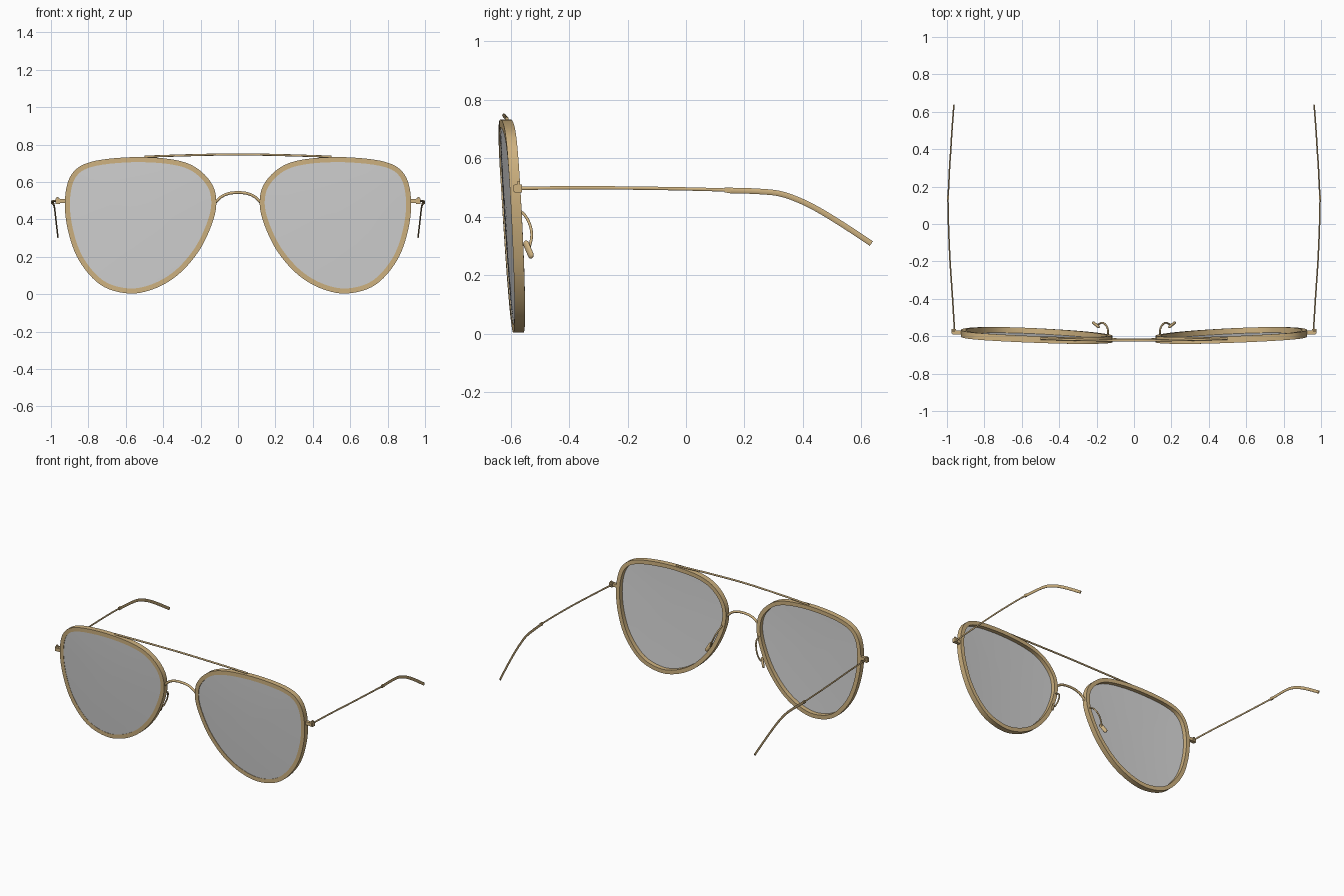
import bpy
import bmesh
import math
from mathutils import Vector, Matrix

cube = bpy.data.objects.get("Cube")
if cube:
    bpy.data.objects.remove(cube, do_unlink=True)


def make_material(name, rgb):
    mat = bpy.data.materials.new(name)
    mat.use_nodes = True
    color = (*rgb, 1.0)
    mat.diffuse_color = color
    mat.node_tree.nodes["Principled BSDF"].inputs["Base Color"].default_value = color
    return mat


GOLD = make_material("brushed gold", (0.62, 0.445, 0.215))
GREY = make_material("grey lens", (0.65, 0.65, 0.65))


def finish(bm, name, mat, mirror=True):
    bmesh.ops.recalc_face_normals(bm, faces=bm.faces)
    mesh = bpy.data.meshes.new(name)
    bm.to_mesh(mesh)
    bm.free()
    mesh.materials.append(mat)
    mesh.shade_smooth()
    mesh.set_sharp_from_angle(angle=math.radians(40))
    obj = bpy.data.objects.new(name, mesh)
    bpy.context.collection.objects.link(obj)
    if mirror:
        obj.modifiers.new("Mirror", "MIRROR")
    return obj


def spline(points, steps, closed=False):
    """Smooth path through the given points."""
    pts = [Vector(p) for p in points]
    n = len(pts)
    pick = (lambda i: pts[i % n]) if closed else (lambda i: pts[max(0, min(n - 1, i))])
    out = []
    for i in range(n if closed else n - 1):
        a, b, c, d = (pick(i + k) for k in (-1, 0, 1, 2))
        for s in range(steps):
            t = s / steps
            out.append(0.5 * (2 * b + (c - a) * t + (2 * a - 5 * b + 4 * c - d) * t * t
                              + (3 * b - a - 3 * c + d) * t ** 3))
    if not closed:
        out.append(pts[-1])
    return out


def bridge_rings(bm, rings, closed):
    count = len(rings)
    for i in range(count if closed else count - 1):
        a, b = rings[i], rings[(i + 1) % count]
        for j in range(len(a)):
            k = (j + 1) % len(a)
            bm.faces.new((a[j], a[k], b[k], b[j]))


def rod(name, points, r_side, r_up, ref, mirror=True, sides=10):
    """Sweep an oval section along a path; ref is the section's side direction."""
    path = spline(points, 6)
    bm = bmesh.new()
    rings = []
    for i, p in enumerate(path):
        tangent = (path[min(i + 1, len(path) - 1)] - path[max(i - 1, 0)]).normalized()
        up = tangent.cross(Vector(ref)).normalized()
        side = up.cross(tangent)
        angles = [math.tau * k / sides for k in range(sides)]
        rings.append([bm.verts.new(p + side * r_side * math.cos(a) + up * r_up * math.sin(a))
                      for a in angles])
    bridge_rings(bm, rings, False)
    bm.faces.new(rings[0])
    bm.faces.new(rings[-1])
    finish(bm, name, GOLD, mirror)


def block(name, center, size):
    bm = bmesh.new()
    bmesh.ops.create_cube(bm, size=1, matrix=Matrix.Translation(center) @ Matrix.Diagonal((*size, 1)))
    finish(bm, name, GOLD)


def front_y(x, z):
    """Tilted, gently wrapped surface on which the rims and lenses lie."""
    u = (x - 0.52) / 0.405
    return -0.604 - 0.058 * (z - 0.5) + 0.015 * u + 0.004 * u * u


# Teardrop outline of one eye, as (x, z)
OUTLINE = [(.925, .51), (.89, .64), (.79, .706), (.578, .732), (.364, .722), (.23, .68),
           (.139, .588), (.116, .48), (.145, .36), (.215, .222), (.325, .1), (.455, .026),
           (.59, .004), (.735, .05), (.85, .18), (.91, .345)]
loop = spline(OUTLINE, 6, closed=True)
inward = []
for i in range(len(loop)):
    t = (loop[(i + 1) % len(loop)] - loop[i - 1]).normalized()
    inward.append(Vector((-t.y, t.x)))

# Rims: flat band with a slim rectangular section
W, D = 0.027, 0.018
SECTION = [(0, -D), (0, D), (W, D), (W, -D)]
bm = bmesh.new()
rings = []
for p, n in zip(loop, inward):
    ring = []
    for offset, depth in SECTION:
        q = p + n * offset
        ring.append(bm.verts.new((q.x, front_y(p.x, p.y) + depth, q.y)))
    rings.append(ring)
bridge_rings(bm, rings, True)
finish(bm, "lens_rims", GOLD)

# Lenses: concentric rings, slightly domed, set near the front of the rims
bm = bmesh.new()
mid = Vector((0.53, 0.41))


def lens_vert(q, s):
    return bm.verts.new((q.x, front_y(q.x, q.y) - 0.012 - 0.004 * (1 - s * s), q.y))


rings = []
for step in range(1, 7):
    s = step / 6
    rings.append([lens_vert(mid.lerp(p + n * 0.020, s), s) for p, n in zip(loop, inward)])
bridge_rings(bm, rings, False)
hub = lens_vert(mid, 0)
for j in range(len(loop)):
    bm.faces.new((hub, rings[0][j], rings[0][(j + 1) % len(loop)]))
lens = finish(bm, "lenses", GREY)
solid = lens.modifiers.new("Thickness", "SOLIDIFY")
solid.thickness = 0.004
solid.offset = 0
solid.use_rim = False

# Brow bar and nose bridge
rod("brow_bar", [(-.5, -.613, .735), (-.25, -.62, .743), (0, -.623, .747), (.25, -.62, .743),
                 (.5, -.613, .735)], 0.006, 0.006, (0, 1, 0), mirror=False)
rod("nose_bridge", [(-.122, -.617, .49), (-.09, -.619, .52), (-.05, -.62, .538), (0, -.62, .543),
                    (.05, -.62, .538), (.09, -.619, .52), (.122, -.617, .49)],
    0.008, 0.008, (0, 1, 0), mirror=False)

# Hinges
block("hinge_lugs", (.944, -.58, .498), (.054, .022, .022))
block("hinge_knuckles", (.964, -.574, .497), (.022, .024, .028))
block("hinge_pins", (.966, -.573, .502), (.01, .01, .036))

# Temples with flattened curved tips
rod("temples", [(.96, -.565, .497), (.97, -.4, .499), (.984, -.19, .498), (.992, 0, .495),
                (.995, .15, .491)], 0.004, 0.006, (1, 0, 0))
block("tip_collars", (.994, .142, .491), (.011, .022, .018))
rod("temple_tips", [(.994, .14, .49), (.989, .24, .487), (.985, .32, .479), (.98, .39, .455),
                    (.976, .459, .42), (.97, .545, .367), (.963, .634, .308)],
    0.004, 0.010, (1, 0, 0))

# Nose pads: slim capsules on curled wire arms, tucked behind the rims
rod("pad_arms", [(.138, -.588, .43), (.142, -.556, .41), (.156, -.535, .375), (.172, -.528, .335),
                 (.19, -.536, .295)], 0.005, 0.005, (1, 0, 0))
bm = bmesh.new()
bmesh.ops.create_uvsphere(bm, u_segments=16, v_segments=9, radius=0.013)
for v in bm.verts:
    v.co.x *= 0.6
    v.co.z += math.copysign(0.022, v.co.z)
top, bottom = Vector((.186, -.553, .32)), Vector((.221, -.525, .255))
turn = (top - bottom).to_track_quat("Z", "Y").to_matrix().to_4x4()
bm.transform(Matrix.Translation((top + bottom) / 2) @ turn)
finish(bm, "nose_pads", GOLD)
